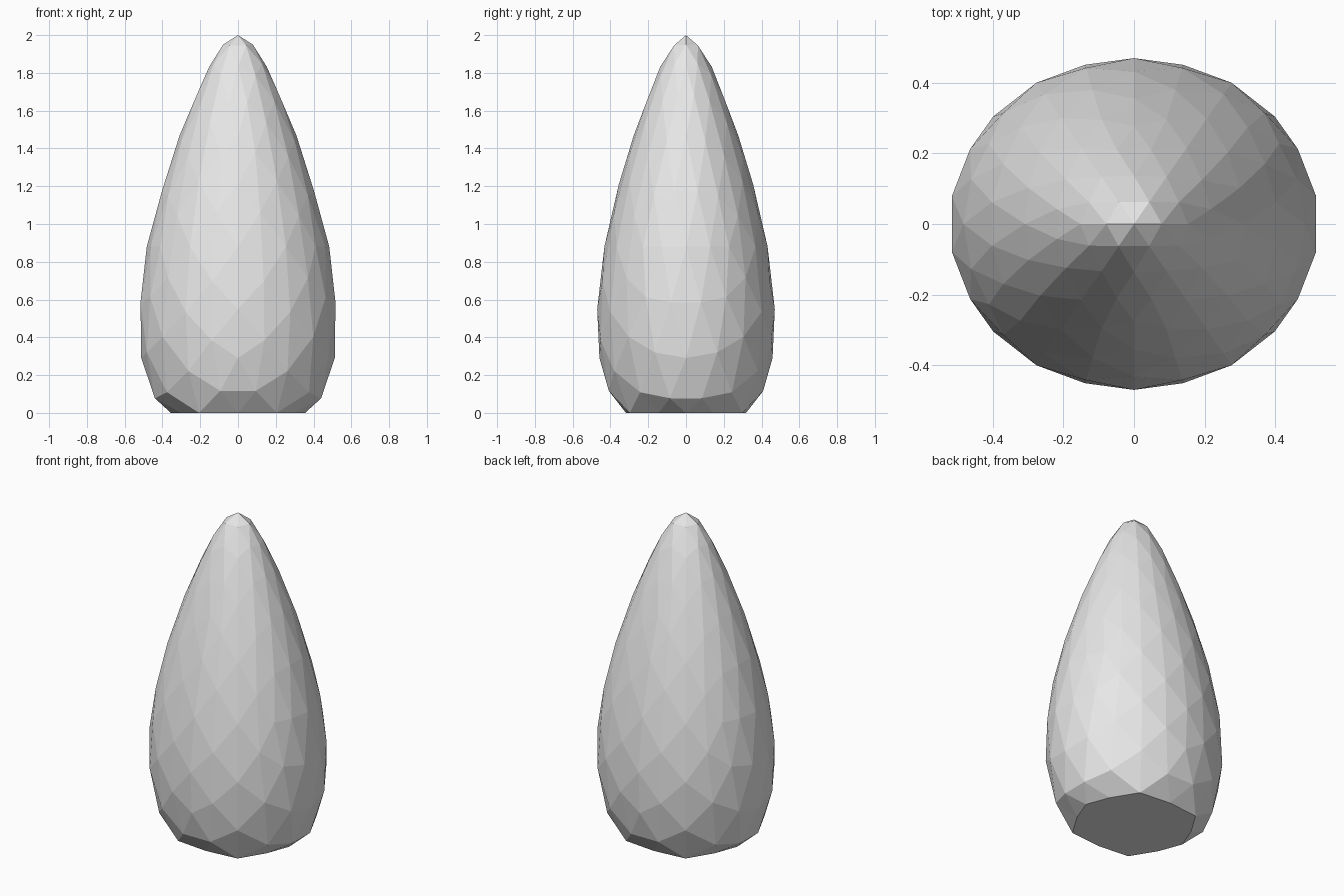
import bpy
import bmesh
import math
from mathutils import Matrix

cube = bpy.data.objects.get("Cube")
if cube:
    bpy.data.objects.remove(cube, do_unlink=True)

# Stone colour
stone = bpy.data.materials.new("stone_grey")
stone.use_nodes = True
colour = (0.8, 0.8, 0.8, 1.0)
stone.diffuse_color = colour
stone.node_tree.nodes["Principled BSDF"].inputs["Base Color"].default_value = colour

# Overall shape: widest low down, tapering to a blunt tip
CENTRE, HALF_HEIGHT = 0.88, 1.12
WIDTH, DEPTH, TAPER = 0.483, 0.432, 0.47

# Faceted ball, turned so the middle of an edge is the tip
bm = bmesh.new()
bmesh.ops.create_icosphere(bm, subdivisions=3, radius=1.0)
tilt = math.atan(2) / 2
bmesh.ops.rotate(bm, verts=bm.verts, cent=(0, 0, 0), matrix=Matrix.Rotation(-tilt, 3, "Y"))

# Stretch, taper and press the underside flat on the ground
for v in bm.verts:
    x, y, z = v.co
    spread = 1 - TAPER * z
    v.co = (x * WIDTH * spread, y * DEPTH * spread, max(0.0, CENTRE + HALF_HEIGHT * z))

# Merge the pressed underside into a single face
base = [f for f in bm.faces if all(v.co.z < 1e-5 for v in f.verts)]
bmesh.ops.dissolve_faces(bm, faces=base, use_verts=True)
bmesh.ops.recalc_face_normals(bm, faces=bm.faces)

mesh = bpy.data.meshes.new("standing_stone")
bm.to_mesh(mesh)
bm.free()
mesh.materials.append(stone)
bpy.context.collection.objects.link(bpy.data.objects.new("standing_stone", mesh))
